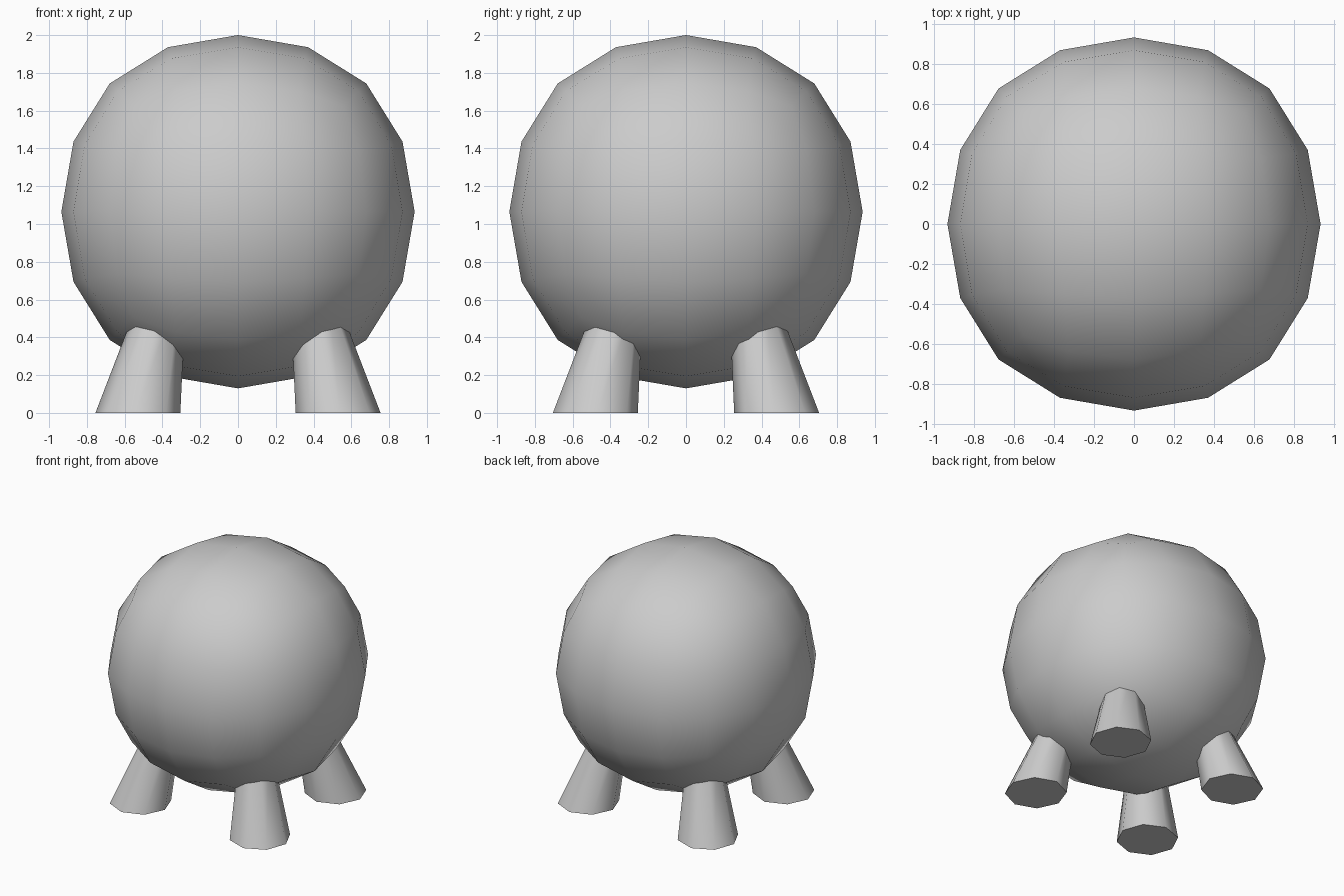
import bpy, bmesh, math

old = bpy.data.objects.get("Cube")
if old:
    bpy.data.objects.remove(old, do_unlink=True)

grey = bpy.data.materials.new("plain grey")
grey.use_nodes = True
colour = (0.6, 0.6, 0.6, 1)
grey.diffuse_color = colour
grey.node_tree.nodes["Principled BSDF"].inputs["Base Color"].default_value = colour


def select_only(obj):
    bpy.ops.object.select_all(action="DESELECT")
    obj.select_set(True)
    bpy.context.view_layer.objects.active = obj


# Body: a cube subdivided into a rounded ball
bpy.ops.mesh.primitive_cube_add(size=2.228, location=(0, 0, 1.065))
body = bpy.context.object
body.name = "body"
body.data.materials.append(grey)
subdivision = body.modifiers.new("rounding", "SUBSURF")
subdivision.levels = subdivision.render_levels = 2
bpy.ops.object.shade_smooth()


# Legs: eight-sided tapering stubs that lean in under the body
def add_leg(name, side, depth):
    foot_x, foot_y, foot_radius = 0.53, 0.48, 0.225
    height, lean, top_radius = 0.65, 0.14, 0.115
    turn = math.atan2(foot_y * depth, foot_x * side)
    bm = bmesh.new()
    rings = []
    for z, inset, radius in ((0, 0, foot_radius), (height, lean, top_radius)):
        ring = []
        for i in range(8):
            a = turn + math.tau * i / 8
            ring.append(bm.verts.new((side * (foot_x - inset) + radius * math.cos(a),
                                      depth * (foot_y - inset) + radius * math.sin(a), z)))
        rings.append(ring)
    low, high = rings
    for i in range(8):
        j = (i + 1) % 8
        bm.faces.new((low[i], low[j], high[j], high[i]))
    bm.faces.new(low[::-1])
    bm.faces.new(high)
    mesh = bpy.data.meshes.new(name)
    bm.to_mesh(mesh)
    bm.free()
    leg = bpy.data.objects.new(name, mesh)
    bpy.context.collection.objects.link(leg)
    mesh.materials.append(grey)
    select_only(leg)
    bpy.ops.object.shade_smooth_by_angle(angle=math.radians(50))


for depth, end in ((-1, "front"), (1, "back")):
    for side, hand in ((1, "left"), (-1, "right")):
        add_leg(f"{end}_{hand}_leg", side, depth)
